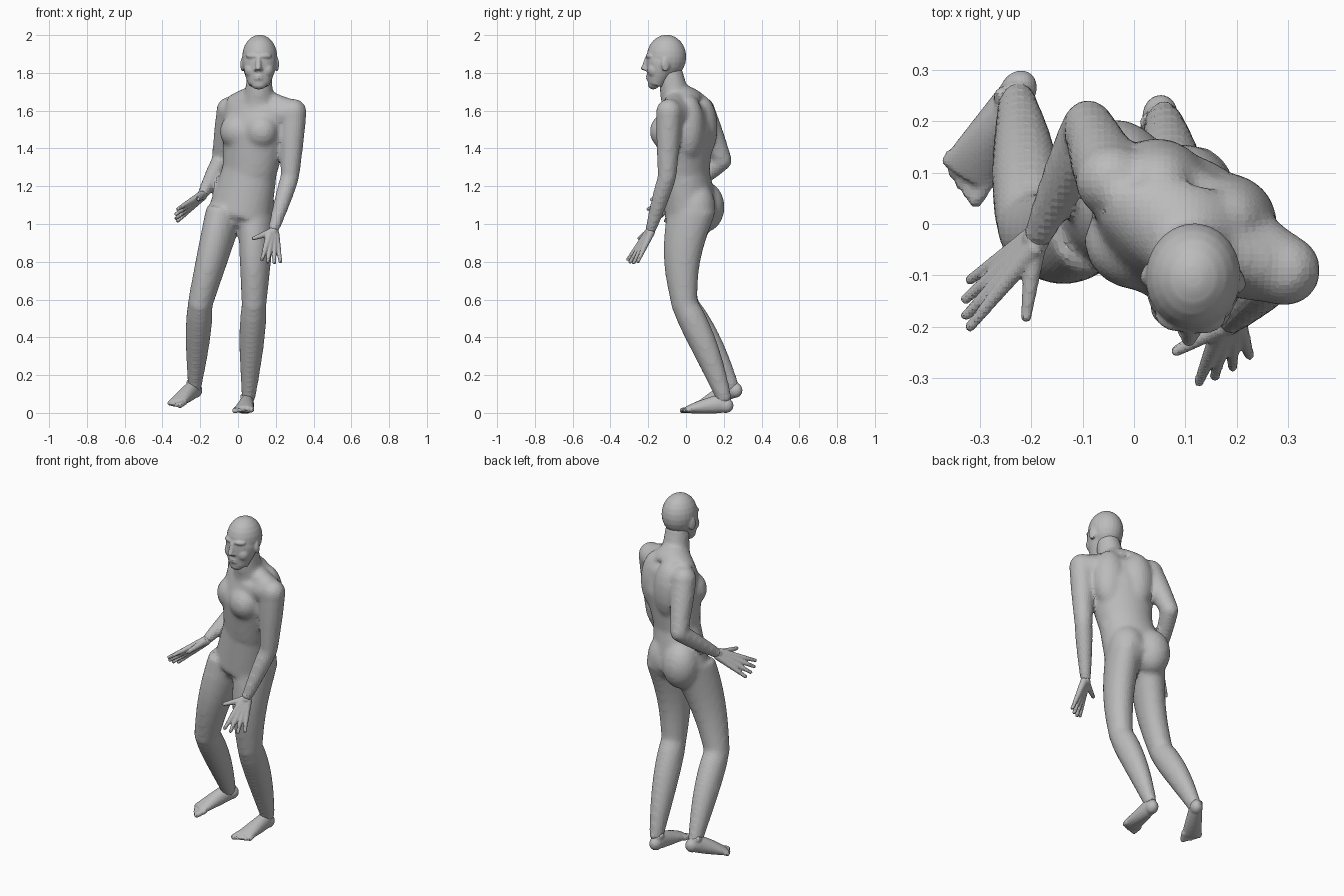
import bpy, bmesh
from math import cos, sin, pi, radians
from mathutils import Matrix, Vector

cube = bpy.data.objects.get("Cube")
if cube:
    bpy.data.objects.remove(cube, do_unlink=True)

COLOUR = (.5, .5, .5, 1)
grey = bpy.data.materials.new("plain_grey")
grey.use_nodes = True
grey.diffuse_color = COLOUR
grey.node_tree.nodes["Principled BSDF"].inputs["Base Color"].default_value = COLOUR

SIDES, STEPS = 24, 8
RIGHT, LEFT = -1, 1


def mix(a, b, t):
    return a + (b - a) * t


def limb(bm, start, end, first, last, flat=(1, 1), swell=0, bow=(0, 0, 0), yaw=0, place=Matrix()):
    """Tapered tube between two joints; flat is depth over width at each end."""
    start, end, bow = Vector(start), Vector(end), Vector(bow)
    along = (end - start).normalized()
    axis = Vector((cos(radians(yaw)), sin(radians(yaw)), 0))
    wide = (axis - along * axis.dot(along)).normalized()
    deep = along.cross(wide)
    loops = []
    for step in range(STEPS + 1):
        t = step / STEPS
        # Muscles swell nearer the upper joint
        bulge = sin(pi * t ** .7)
        centre = start.lerp(end, t) + bow * sin(pi * t)
        width = mix(first, last, t) + swell * bulge
        depth = width * mix(*flat, t)
        loop = []
        for side in range(SIDES):
            angle = 2 * pi * side / SIDES
            point = centre + wide * width * cos(angle) + deep * depth * sin(angle)
            loop.append(bm.verts.new(place @ point))
        loops.append(loop)
    for lower, upper in zip(loops, loops[1:]):
        for side in range(SIDES):
            after = (side + 1) % SIDES
            bm.faces.new((lower[side], lower[after], upper[after], upper[side]))
    bm.faces.new(loops[0][::-1])
    bm.faces.new(loops[-1])


def ball(bm, centre, radii, yaw=0, place=Matrix()):
    shape = (place @ Matrix.Translation(centre) @ Matrix.Rotation(radians(yaw), 4, "Z")
             @ Matrix.Diagonal((*radii, 1)))
    bmesh.ops.create_uvsphere(bm, u_segments=SIDES, v_segments=SIDES // 2, radius=1, matrix=shape)


def finish(bm, name, voxel, iterations, swell):
    """Fuse the overlapping masses into one faceted skin; swell undoes the softening's shrinkage."""
    bmesh.ops.recalc_face_normals(bm, faces=bm.faces)
    mesh = bpy.data.meshes.new(name)
    bm.to_mesh(mesh)
    bm.free()
    mesh.materials.append(grey)
    part = bpy.data.objects.new(name, mesh)
    bpy.context.collection.objects.link(part)
    fuse = part.modifiers.new("fuse", "REMESH")
    fuse.mode = "VOXEL"
    fuse.voxel_size = voxel
    soften = part.modifiers.new("soften", "SMOOTH")
    soften.iterations = iterations
    fill = part.modifiers.new("fill", "DISPLACE")
    fill.mid_level = 0
    fill.strength = swell


# Joints of the pose
pelvis, waist = Vector((.01, .03, 1.05)), Vector((.06, 0, 1.27))
ribs, collar = Vector((.09, -.01, 1.48)), Vector((.1, -.01, 1.62))
nape, skull = Vector((.11, -.05, 1.69)), Vector((.115, -.105, 1.885))
arms = {
    RIGHT: [Vector(p) for p in ((-.045, .085, 1.6), (-.09, .195, 1.335), (-.19, -.03, 1.15))],
    LEFT: [Vector(p) for p in ((.294, -.09, 1.59), (.275, -.1, 1.25), (.185, -.19, .96))],
}
legs = {
    RIGHT: [Vector(p) for p in ((-.07, .03, 1.07), (-.2, -.01, .58), (-.23, .25, .12))],
    LEFT: [Vector(p) for p in ((.1, .03, 1.07), (.085, -.01, .58), (.055, .208, .06))],
}
HIP_YAW, CHEST_YAW = -20, -27

# Trunk
body = bmesh.new()
limb(body, pelvis, waist, .17, .145, (.8, .8), yaw=HIP_YAW)
limb(body, waist, ribs, .145, .175, (.8, .82), yaw=CHEST_YAW)
limb(body, ribs, collar, .175, .18, (.82, .6), yaw=CHEST_YAW)
limb(body, collar, nape, .17, .08, (.6, .9), yaw=CHEST_YAW)
ball(body, waist, (.145, .116, .06), CHEST_YAW)
ball(body, pelvis - Vector((0, .02, .01)), (.08, .1, .07), HIP_YAW)

# Neck
limb(body, nape - Vector((0, -.02, .07)), nape - Vector((0, .01, 0)), .1, .075)
limb(body, nape - Vector((0, .01, .01)), skull - Vector((0, -.02, .06)), .073, .058)

chest_turn = Matrix.Translation(ribs) @ Matrix.Rotation(radians(CHEST_YAW), 4, "Z")
hip_turn = Matrix.Translation(pelvis) @ Matrix.Rotation(radians(HIP_YAW), 4, "Z")
for side in (RIGHT, LEFT):
    # Chest, shoulder blades and buttocks
    ball(body, (side * .07, -.075, .01), (.09, .077, .09), place=chest_turn)
    ball(body, (side * .075, .065, .03), (.09, .08, .17), place=chest_turn)
    ball(body, (side * .07, .05, .04), (.1, .1, .13), place=hip_turn)

    # Arms, with the collarbone and neck muscles
    shoulder, elbow, wrist = arms[side]
    ball(body, shoulder, (.067, .067, .07))
    limb(body, shoulder, collar - Vector((0, 0, .05)), .066, .12, (1, .75), yaw=90)
    limb(body, shoulder, nape - Vector((0, -.015, .02)), .06, .05)
    limb(body, shoulder, elbow, .064, .046, swell=.003)
    ball(body, elbow, (.045, .045, .045))
    limb(body, elbow, wrist, .045, .026, swell=.004)

    # Legs
    hip, knee, ankle = legs[side]
    limb(body, hip, knee, .09, .062, (1.4, 1.1), .002, (0, -.03, 0), HIP_YAW)
    ball(body, knee, (.061, .067, .07), HIP_YAW)
    limb(body, knee, ankle, .06, .03, (1.1, 1.2), .013, (0, .012, 0), HIP_YAW)
finish(body, "body", .013, 10, .004)

# Head: cranium, face, chin, nose and lips
head = bmesh.new()
look = Matrix.Translation(skull) @ Matrix.Rotation(radians(-4), 4, "Z")
ball(head, (0, .002, 0), (.092, .104, .116), place=look)
limb(head, (0, -.015, -.02), (0, -.055, -.15), .088, .054, (1, .8), .008, place=look)
ball(head, (0, -.068, -.147), (.04, .028, .025), place=look)
limb(head, (0, -.098, 0), (0, -.116, -.065), .012, .016, place=look)
ball(head, (0, -.121, -.06), (.013, .014, .012), place=look)
for height in (-.103, -.116):
    ball(head, (0, -.092, height), (.026, .014, .008), place=look)
# Brows, eyes, cheeks, nostrils and ears
for side in (RIGHT, LEFT):
    ball(head, (side * .034, -.084, .004), (.036, .021, .013), side * 18, look)
    ball(head, (side * .034, -.081, -.026), (.017, .014, .01), place=look)
    ball(head, (side * .042, -.06, -.07), (.036, .036, .04), place=look)
    ball(head, (side * .014, -.106, -.067), (.009, .012, .008), place=look)
    ball(head, (side * .091, .003, -.04), (.009, .022, .038), side * 20, look)
finish(head, "head", .006, 6, .001)


def digit(bm, root, knuckle, tip, thick):
    """Hand bone, finger and rounded fingertip."""
    limb(bm, root, knuckle, thick * 1.5, thick * 1.1)
    limb(bm, knuckle, tip, thick * 1.1, thick * .7)
    ball(bm, tip, [thick * .75] * 3)


def hand(name, wrist, reach, across, thumb):
    """Fan four fingers about the reach point, spaced by across."""
    bm = bmesh.new()
    reach, across, thumb = Vector(reach), Vector(across), Vector(thumb)
    ball(bm, wrist, [.026] * 3)
    for place in (-1.5, -.5, .5, 1.5):
        target = reach + across * place
        tip = wrist.lerp(target, 1.02 - .03 * place * place)
        knuckle = wrist.lerp(tip, .45) + across * place * .15
        digit(bm, wrist + across * place * .25, knuckle, tip, .013)
    digit(bm, wrist, wrist.lerp(thumb, .5), thumb, .014)
    finish(bm, name, .0055, 3, .001)


hand("right_hand", arms[RIGHT][-1], (-.325, -.16, 1.043), (0, .032, -.022), (-.21, -.18, 1.13))
hand("left_hand", arms[LEFT][-1], (.175, -.285, .8), (.034, .018, -.004), (.083, -.247, .924))


def foot(name, heel, yaw, pitch, outer):
    bm = bmesh.new()
    stand = (Matrix.Translation(heel) @ Matrix.Rotation(radians(yaw), 4, "Z")
             @ Matrix.Rotation(radians(pitch), 4, "X"))
    ball(bm, (0, -.04, .039), (.034, .041, .039), place=stand)
    limb(bm, (0, -.05, .09), (0, -.06, .05), .028, .034, (1.2, 1.2), place=stand)
    limb(bm, (0, -.06, .05), (0, -.245, .018), .035, .054, (1.4, .33), place=stand)
    # Toes shorten toward the outer edge
    for toe in range(5):
        x = outer * (.0215 * toe - .042)
        thick = .011 if toe else .015
        tip = (x, .0018 * toe * (toe + 1) - .275, .013)
        limb(bm, (x, -.22, .018), tip, thick, thick, place=stand)
        ball(bm, tip, [thick] * 3, place=stand)
    for side in (RIGHT, LEFT):
        ball(bm, (side * .025, -.055, .085), (.012, .016, .017), place=stand)
    finish(bm, name, .007, 3, .001)


foot("right_foot", (-.2, .3, .09), -32, 13, RIGHT)
foot("left_foot", (.055, .25, 0), -6, 0, LEFT)
